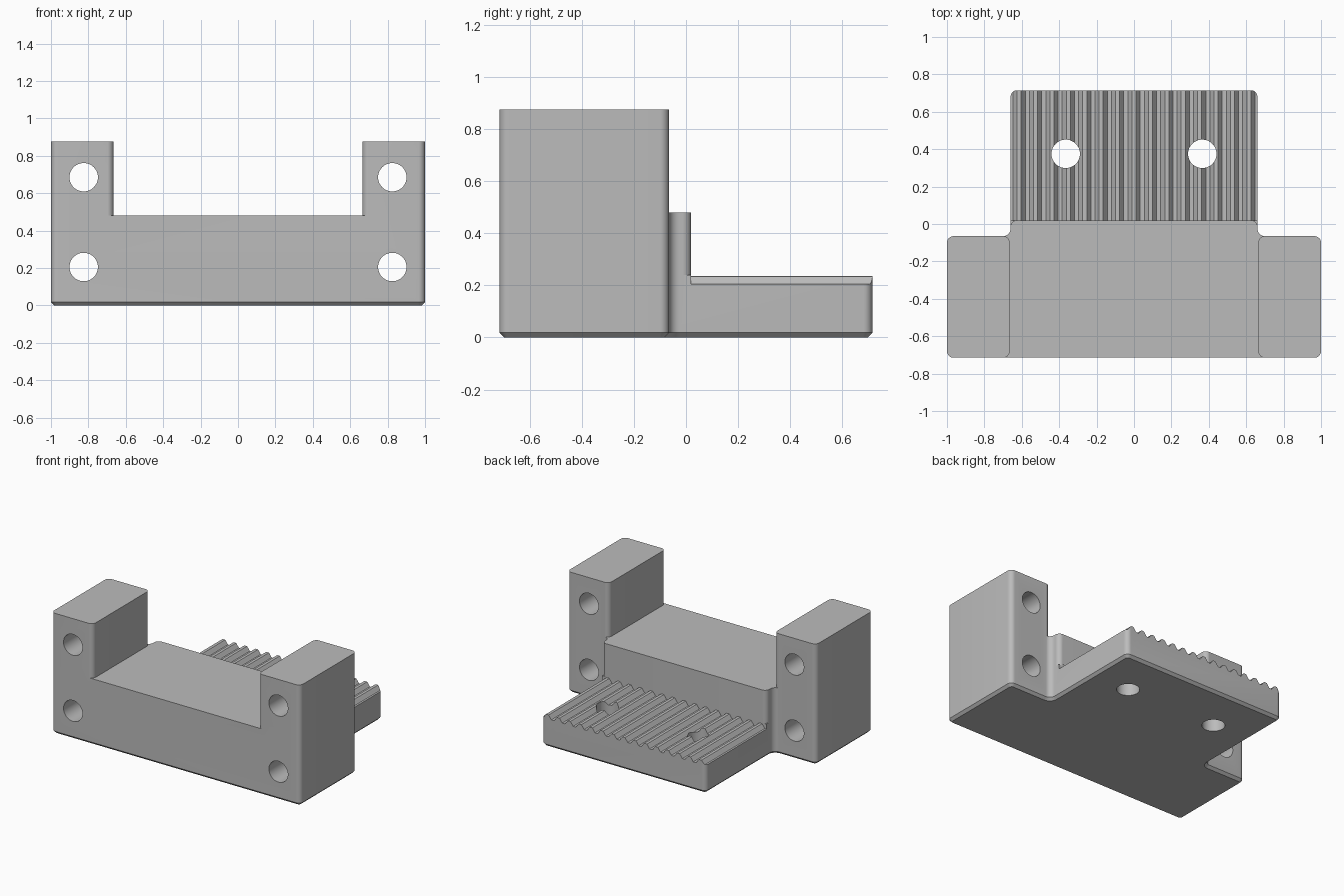
import bpy, bmesh, math
from mathutils import Vector, Matrix

if "Cube" in bpy.data.objects:
    bpy.data.objects.remove(bpy.data.objects["Cube"])

STEPS = 8
PITCH = 0.0877


def rounded(corners):
    """Counter-clockwise right-angled outline of (x, y, radius) -> (point, outward normal)."""
    out = []
    for i, (x, y, r) in enumerate(corners):
        p = Vector((x, y))
        d1 = (p - Vector(corners[i - 1][:2])).normalized()
        d2 = (Vector(corners[(i + 1) % len(corners)][:2]) - p).normalized()
        if r == 0:
            out.append((p, Vector((0, 0))))
            continue
        side = 1 if d1.cross(d2) > 0 else -1
        centre = p + (d2 - d1) * r
        for k in range(STEPS + 1):
            t = k / STEPS * math.pi / 2
            radial = d1 * math.sin(t) - d2 * math.cos(t)
            out.append((centre + radial * r, radial * side))
    return out


def prism(name, outline, z0, z1, chamfer=0.0):
    """Closed extrusion of an outline, with an optional chamfer round the bottom."""
    levels = [(z0, chamfer), (z0 + chamfer, 0), (z1, 0)] if chamfer else [(z0, 0), (z1, 0)]
    bm = bmesh.new()
    rings = [[bm.verts.new((*(p - n * inset), z)) for p, n in outline] for z, inset in levels]
    for a, b in zip(rings, rings[1:]):
        for i in range(len(a)):
            j = (i + 1) % len(a)
            bm.faces.new((a[i], a[j], b[j], b[i]))
    bm.faces.new(rings[0][::-1])
    bm.faces.new(rings[-1])
    mesh = bpy.data.meshes.new(name)
    bm.to_mesh(mesh)
    bm.free()
    ob = bpy.data.objects.new(name, mesh)
    bpy.context.collection.objects.link(ob)
    return ob


def drill(location, rotation=(0, 0, 0)):
    bpy.ops.mesh.primitive_cylinder_add(vertices=48, radius=0.076, depth=3,
                                        location=location, rotation=rotation)
    return bpy.context.object


def mirrored(half):
    """Complete an outline from its right half, listed from front to back."""
    return half + [(-x, y, r) for x, y, r in reversed(half)]


# Whole bracket footprint at full height, chamfered underneath
R = 0.035
bracket = prism("mounting_bracket", rounded(mirrored([
    (1, -0.715, R), (1, -0.065, R), (0.66, -0.065, 0.04), (0.66, 0.715, R)])),
    0, 0.875, 0.018)

# Gap between the two towers
cutters = [prism("tower_gap_cutter", rounded(mirrored([
    (0.8, -1, 0), (0.8, -0.7155, 0), (0.665, -0.7155, R),
    (0.665, -0.0645, R), (0.8, -0.0645, 0), (0.8, 1, 0)])), 0.48, 1.2)]

# Step down behind the middle block
cutters.append(prism("step_cutter", rounded([
    (-0.8, -0.02, 0), (-0.6603, -0.02, 0), (-0.6603, 0.02, R), (0.6603, 0.02, R),
    (0.6603, -0.02, 0), (0.8, -0.02, 0), (0.8, 1, 0), (-0.8, 1, 0)]), 0.24, 1.0))

# Belt teeth across the rear plate
edge = 7.5 * PITCH
count = 15 * 16
profile = [(-0.8, 0.205)]
for i in range(count + 1):
    x = -edge + i * 2 * edge / count
    wave = max(-1, min(1, 1.35 * math.cos(2 * math.pi * x / PITCH)))
    profile.append((x, 0.22 + 0.015 * wave))
profile += [(0.8, 0.205), (0.8, 0.25), (-0.8, 0.25)]
teeth = prism("teeth_cutter", [(Vector(p), Vector((0, 0))) for p in profile], -1, -0.0195)
teeth.data.transform(Matrix.Rotation(math.pi / 2, 4, "X"))
cutters.append(teeth)

# Screw holes through the towers and the rear plate
for s in (-1, 1):
    for z in (0.205, 0.685):
        cutters.append(drill((s * 0.825, 0, z), (math.pi / 2, 0, 0)))
    cutters.append(drill((s * 0.365, 0.375, 0)))

# Cut everything out
bpy.ops.object.select_all(action="DESELECT")
bracket.select_set(True)
bpy.context.view_layer.objects.active = bracket
for cutter in cutters:
    cutter.hide_render = True
    mod = bracket.modifiers.new("cut", "BOOLEAN")
    mod.operation = "DIFFERENCE"
    mod.solver = "EXACT"
    mod.object = cutter
    bpy.ops.object.modifier_apply(modifier=mod.name)
    bpy.data.objects.remove(cutter)

# Single grey finish
grey = bpy.data.materials.new("plain_grey")
grey.use_nodes = True
colour = (0.5, 0.5, 0.5, 1)
grey.diffuse_color = colour
grey.node_tree.nodes["Principled BSDF"].inputs["Base Color"].default_value = colour
bracket.data.materials.clear()
bracket.data.materials.append(grey)
bpy.ops.object.shade_smooth_by_angle(angle=math.radians(30))
